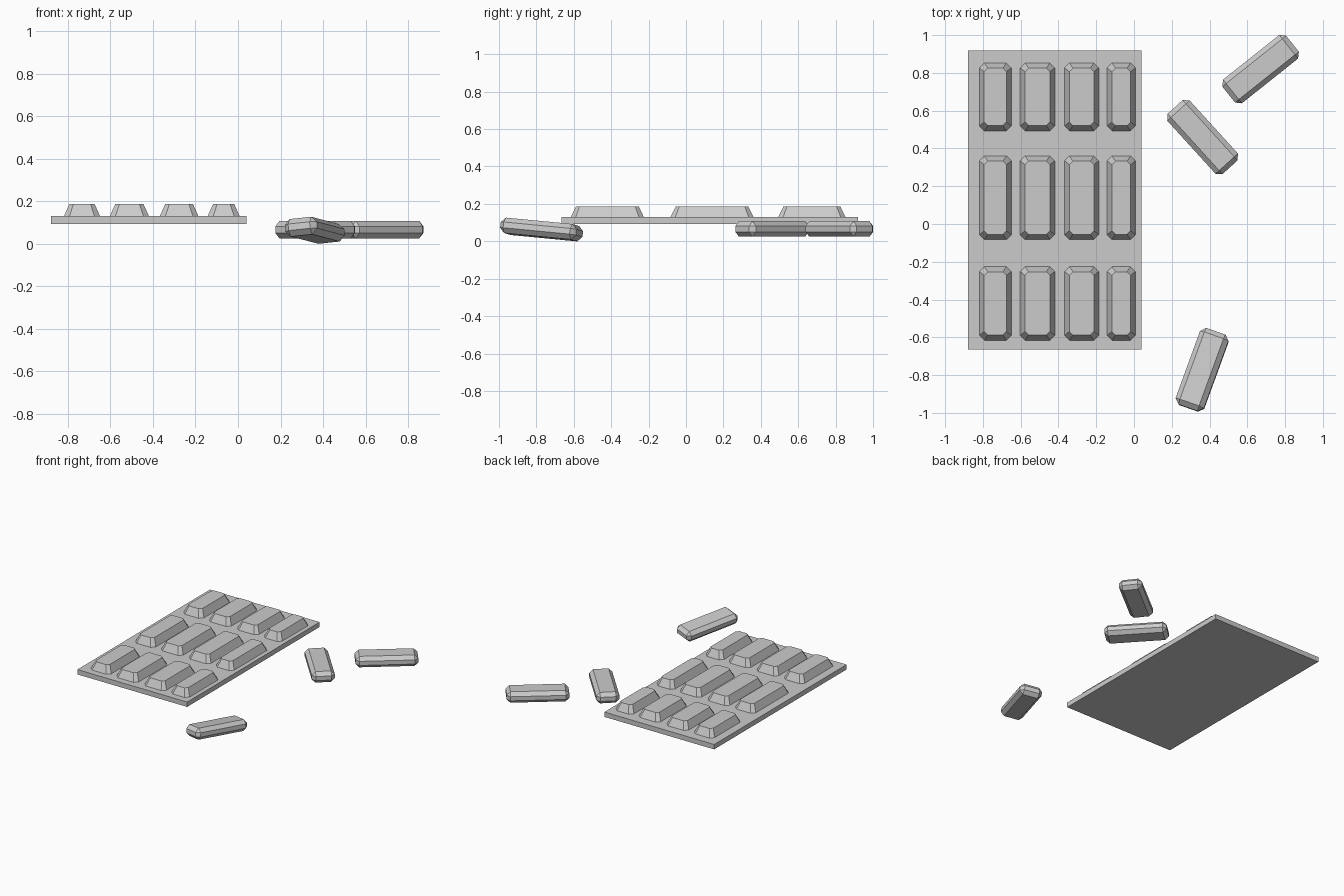
import bpy, bmesh
from math import radians

if "Cube" in bpy.data.objects:
    bpy.data.objects.remove(bpy.data.objects["Cube"])


def finish(name, bm):
    bmesh.ops.recalc_face_normals(bm, faces=bm.faces)
    me = bpy.data.meshes.new(name)
    bm.to_mesh(me)
    bm.free()
    ob = bpy.data.objects.new(name, me)
    bpy.context.collection.objects.link(ob)
    return ob


def box(bm, size, centre=(0, 0, 0)):
    verts = bmesh.ops.create_cube(bm, size=1)["verts"]
    bmesh.ops.scale(bm, vec=size, verts=verts)
    bmesh.ops.translate(bm, vec=centre, verts=verts)


def octagon(bm, x0, x1, y0, y1, cut, z):
    pts = [(x0 + cut, y0), (x1 - cut, y0), (x1, y0 + cut), (x1, y1 - cut),
           (x1 - cut, y1), (x0 + cut, y1), (x0, y1 - cut), (x0, y0 + cut)]
    return [bm.verts.new((x, y, z)) for x, y in pts]


# Flat backing sheet of the pack
bm = bmesh.new()
box(bm, (0.92, 1.585, 0.037), (-0.42, 0.127, 0.1115))
finish("backing_sheet", bm)

# Raised pockets: tapered blocks with cut corners
columns = [(-0.819, -0.649), (-0.603, -0.419), (-0.368, -0.186), (-0.143, 0.008)]
rows = [(-0.616, -0.225), (-0.083, 0.361), (0.493, 0.853)]
for r, (y0, y1) in enumerate(rows):
    for c, (x0, x1) in enumerate(columns):
        bm = bmesh.new()
        low = octagon(bm, x0, x1, y0, y1, 0.026, 0.129)
        top = octagon(bm, x0 + 0.026, x1 - 0.026, y0 + 0.028, y1 - 0.028, 0.019, 0.187)
        bm.faces.new(low)
        bm.faces.new(top)
        for i in range(8):
            j = (i + 1) % 8
            bm.faces.new((low[i], low[j], top[j], top[i]))
        finish(f"pocket_{r + 1}_{c + 1}", bm)

# Three loose bars with chamfered edges
bars = [((0.67, 0.82, 0.066), (0, 0, radians(38.5))),
        ((0.363, 0.46, 0.066), (0, 0, radians(-47.7))),
        ((0.361, -0.772, 0.063), (-0.10, 0.09, radians(70)))]
for i, (loc, rot) in enumerate(bars):
    bm = bmesh.new()
    box(bm, (0.432, 0.16, 0.083))
    bmesh.ops.bevel(bm, geom=bm.edges[:], offset=0.026, segments=1,
                    affect='EDGES', profile=0.5)
    ob = finish(f"loose_bar_{i + 1}", bm)
    ob.location = loc
    ob.rotation_euler = rot
